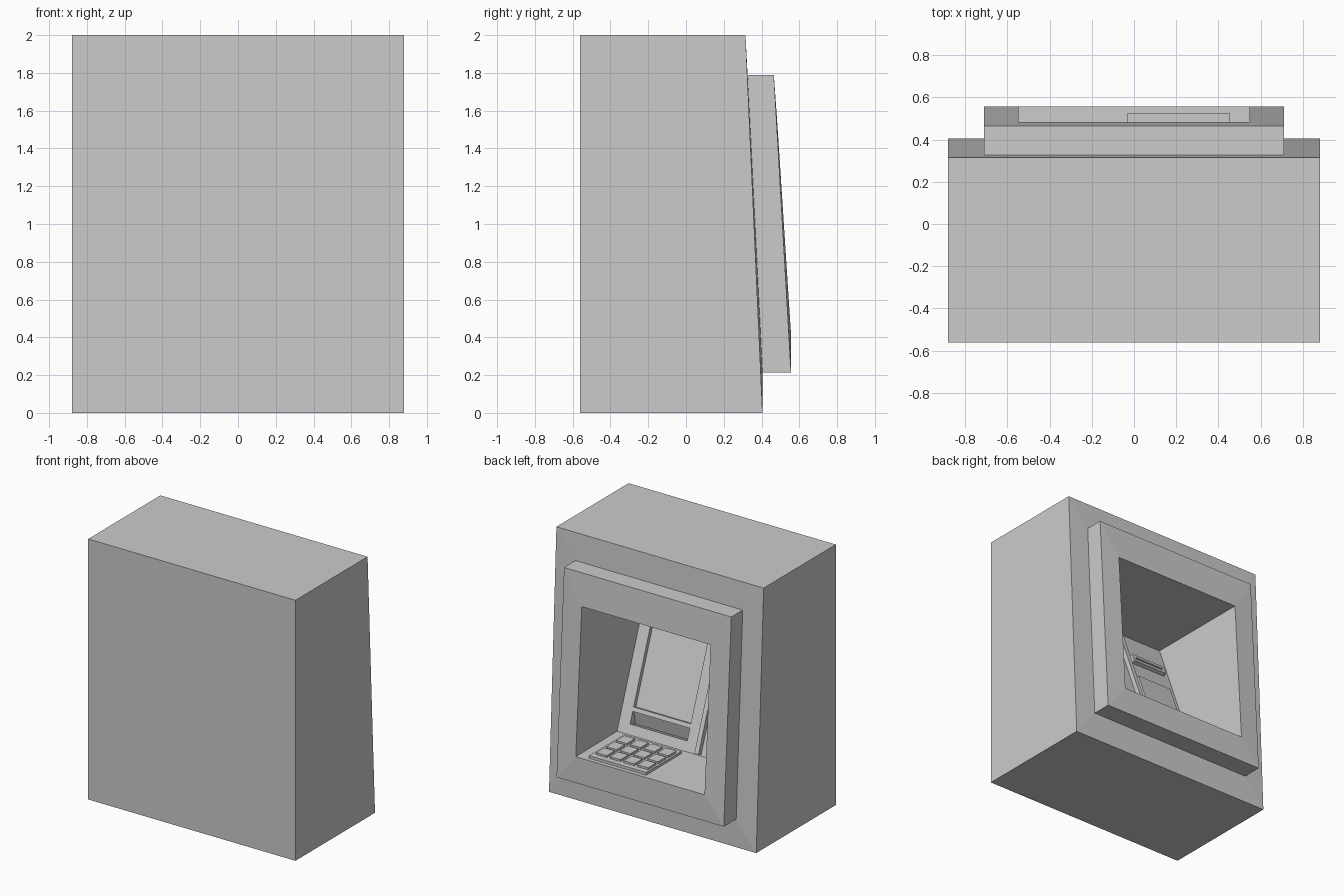
import bpy, bmesh
from mathutils import Vector

if "Cube" in bpy.data.objects:
    bpy.data.objects.remove(bpy.data.objects["Cube"])

SLOPE = 0.375                       # lean of the control panel inside the recess
NORMAL = Vector((0, 1, SLOPE)).normalized()


def finish(bm, name):
    bmesh.ops.recalc_face_normals(bm, faces=bm.faces)
    mesh = bpy.data.meshes.new(name)
    bm.to_mesh(mesh)
    bm.free()
    ob = bpy.data.objects.new(name, mesh)
    bpy.context.collection.objects.link(ob)
    return ob


def hull(bm, points):
    verts = [bm.verts.new(p) for p in points]
    bmesh.ops.convex_hull(bm, input=verts)


def on_panel(x, w, h):
    """Point on the leaning panel: across, height above floor, offset outwards."""
    return Vector((x, 0.055 - SLOPE * w, 0.42 + w)) + NORMAL * h


def panel_block(bm, x0, x1, w0, w1, h0, h1):
    hull(bm, [on_panel(x, w, h) for x in (x0, x1) for w in (w0, w1) for h in (h0, h1)])


def box(bm, x0, x1, y0, y1, z0, z1):
    hull(bm, [(x, y, z) for x in (x0, x1) for y in (y0, y1) for z in (z0, z1)])


# Housing: rectangular rings from the wall side to the bottom of the recess
# each ring: half width, bottom y, bottom z, top y, top z
rings = [
    (0.88, -0.56, 0.0, -0.56, 2.0),        # wall side
    (0.88, 0.405, 0.0, 0.315, 2.0),        # leaning face
    (0.71, 0.405, 0.215, 0.326, 1.79),     # surround root
    (0.71, 0.556, 0.215, 0.465, 1.79),     # surround outer edge
    (0.547, 0.556, 0.416, 0.483, 1.54),    # opening
    (0.547, 0.055, 0.42, -0.365, 1.54),    # control panel
]
bm = bmesh.new()
loops = [[bm.verts.new(p) for p in ((-x, yb, zb), (x, yb, zb), (x, yt, zt), (-x, yt, zt))]
         for x, yb, zb, yt, zt in rings]
bm.faces.new(loops[0])
bm.faces.new(loops[-1])
for a, b in zip(loops, loops[1:]):
    for i in range(4):
        j = (i + 1) % 4
        bm.faces.new((a[i], a[j], b[j], b[i]))
housing = finish(bm, "housing")

# Screen recess and cash slot cut into the panel
bm = bmesh.new()
panel_block(bm, -0.03, 0.455, 0.185, 1.0, -0.03, 0.04)
hull(bm, [on_panel(x, w, h) for x in (-0.03, 0.455)
          for w, h in ((0.07, -0.07), (0.155, -0.015), (0.07, 0.03), (0.155, 0.03))])
cutter = finish(bm, "recess_cutter")
cutter.hide_render = True
mod = housing.modifiers.new("recesses", 'BOOLEAN')
mod.operation = 'DIFFERENCE'
mod.solver = 'EXACT'
mod.object = cutter
bpy.context.view_layer.objects.active = housing
bpy.ops.object.modifier_apply(modifier=mod.name)
bpy.data.objects.remove(cutter)

# Divider ridge between screen side and card side
bm = bmesh.new()
panel_block(bm, -0.165, -0.13, 0.01, 1.1, -0.01, 0.035)
finish(bm, "divider_ridge")

# Raised plate under the card reader
bm = bmesh.new()
panel_block(bm, -0.5, -0.2, 0.13, 0.7, -0.01, 0.02)
finish(bm, "side_plate")

# Card reader bezel: two lips and two ends around the slit
bm = bmesh.new()
for w0, w1 in ((0.845, 0.87), (0.885, 0.91)):
    panel_block(bm, -0.5, -0.2, w0, w1, -0.01, 0.03)
for x0, x1 in ((-0.5, -0.475), (-0.225, -0.2)):
    panel_block(bm, x0, x1, 0.87, 0.885, -0.01, 0.03)
finish(bm, "card_reader")

# Keypad plate on the recess floor
bm = bmesh.new()
box(bm, -0.03, 0.455, 0.1, 0.525, 0.41, 0.437)
finish(bm, "keypad_plate")

# Keys: four columns by three rows
bm = bmesh.new()
for col in range(4):
    for row in range(3):
        x, y = -0.015 + col * 0.117, 0.14 + row * 0.122
        box(bm, x, x + 0.09, y, y + 0.098, 0.432, 0.452)
finish(bm, "keypad_keys")
